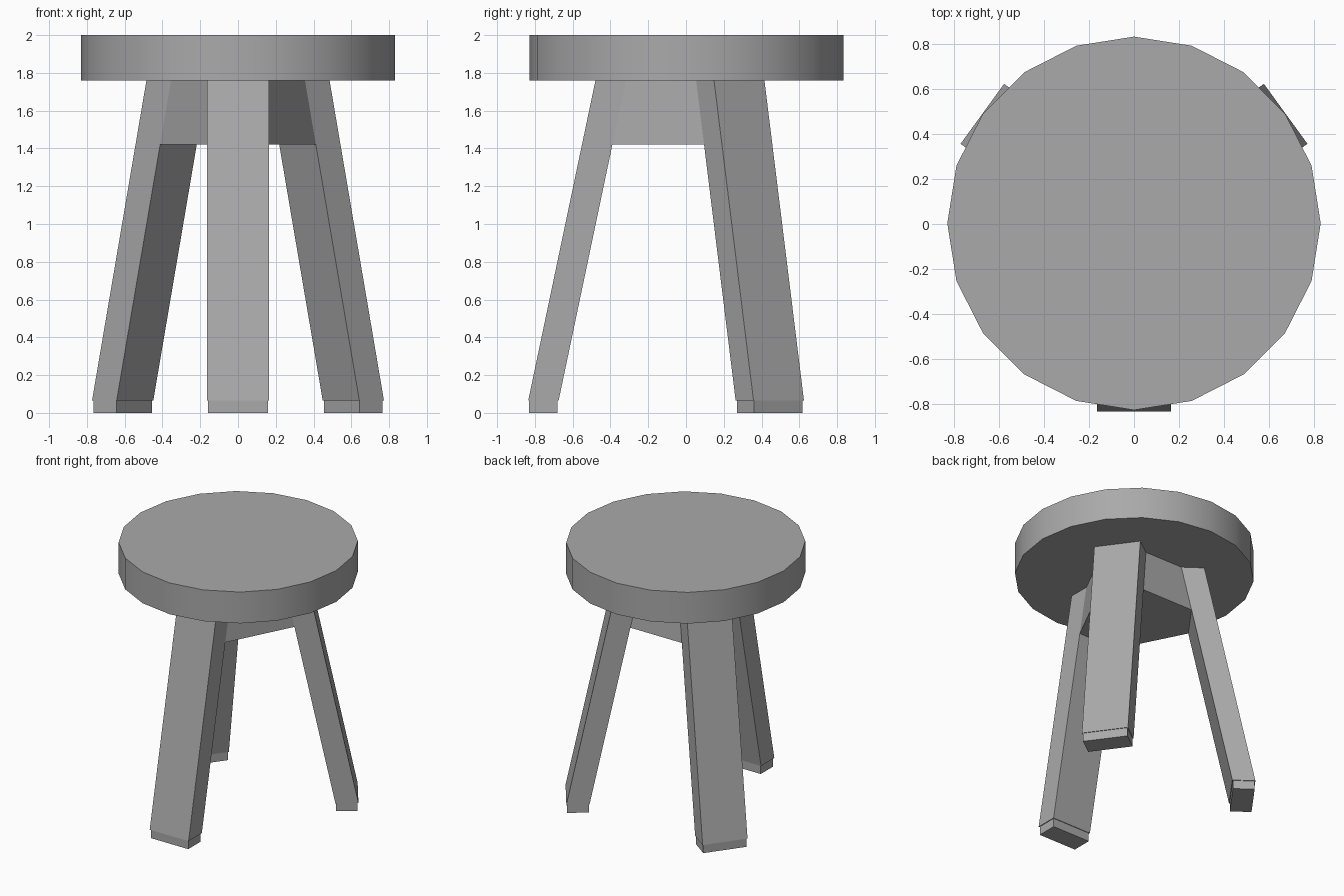
import bpy
import bmesh
from math import radians
from mathutils import Matrix, Vector

cube = bpy.data.objects.get("Cube")
if cube:
    bpy.data.objects.remove(cube, do_unlink=True)

grey = bpy.data.materials.new("plain grey")
grey.use_nodes = True
colour = (0.4, 0.4, 0.4, 1)
grey.diffuse_color = colour
grey.node_tree.nodes["Principled BSDF"].inputs["Base Color"].default_value = colour

SEAT_BOTTOM, FOOT_TOP, CORE_BOTTOM = 1.76, 0.065, 1.42
HALF_WIDTH = 0.165
LEG_ANGLES = {"front": -90, "back_left": 36, "back_right": 144}


def inner(z):
    """Distance of a leg's inner face from the middle at height z."""
    return 0.688 - 0.21 * z


def outer(z):
    return inner(z) + 0.161


def place(angle, r, t, z):
    """Point at radius r and sideways offset t on a leg's own axis."""
    return Matrix.Rotation(radians(angle), 3, 'Z') @ Vector((r, t, z))


def finish(name, bm):
    bmesh.ops.recalc_face_normals(bm, faces=bm.faces)
    mesh = bpy.data.meshes.new(name)
    bm.to_mesh(mesh)
    bm.free()
    mesh.materials.append(grey)
    obj = bpy.data.objects.new(name, mesh)
    bpy.context.collection.objects.link(obj)
    return obj


def loft(name, lower, upper):
    """Closed solid between two matching outlines."""
    bm = bmesh.new()
    a = [bm.verts.new(p) for p in lower]
    b = [bm.verts.new(p) for p in upper]
    bm.faces.new(a)
    bm.faces.new(b)
    for i in range(len(a)):
        j = (i + 1) % len(a)
        bm.faces.new((a[i], a[j], b[j], b[i]))
    return finish(name, bm)


def section(angle, r0, r1, w, z):
    return [place(angle, r, t, z) for r, t in ((r0, -w), (r1, -w), (r1, w), (r0, w))]


# Round seat
bm = bmesh.new()
bmesh.ops.create_cone(bm, cap_ends=True, segments=20, radius1=0.832, radius2=0.832,
                      depth=2 - SEAT_BOTTOM,
                      matrix=Matrix.Translation((0, 0.003, (2 + SEAT_BOTTOM) / 2)))
seat = finish("seat", bm)
bpy.context.view_layer.objects.active = seat
seat.select_set(True)
bpy.ops.object.shade_smooth_by_angle(angle=radians(30))
seat.select_set(False)

# Splayed legs, each with a slightly smaller foot
for side, angle in LEG_ANGLES.items():
    loft(side + "_leg", *[section(angle, inner(z), outer(z), HALF_WIDTH, z)
                          for z in (FOOT_TOP, SEAT_BOTTOM)])
    r0, r1 = inner(FOOT_TOP) + 0.005, outer(FOOT_TOP) - 0.005
    loft(side + "_foot", *[section(angle, r0, r1, HALF_WIDTH - 0.006, z)
                           for z in (0, FOOT_TOP)])

# Solid core joining the inner faces of the legs under the seat
loft("leg_core", *[[place(angle, inner(z), t, z) for angle in LEG_ANGLES.values()
                    for t in (-HALF_WIDTH, HALF_WIDTH)]
                   for z in (CORE_BOTTOM, SEAT_BOTTOM)])
